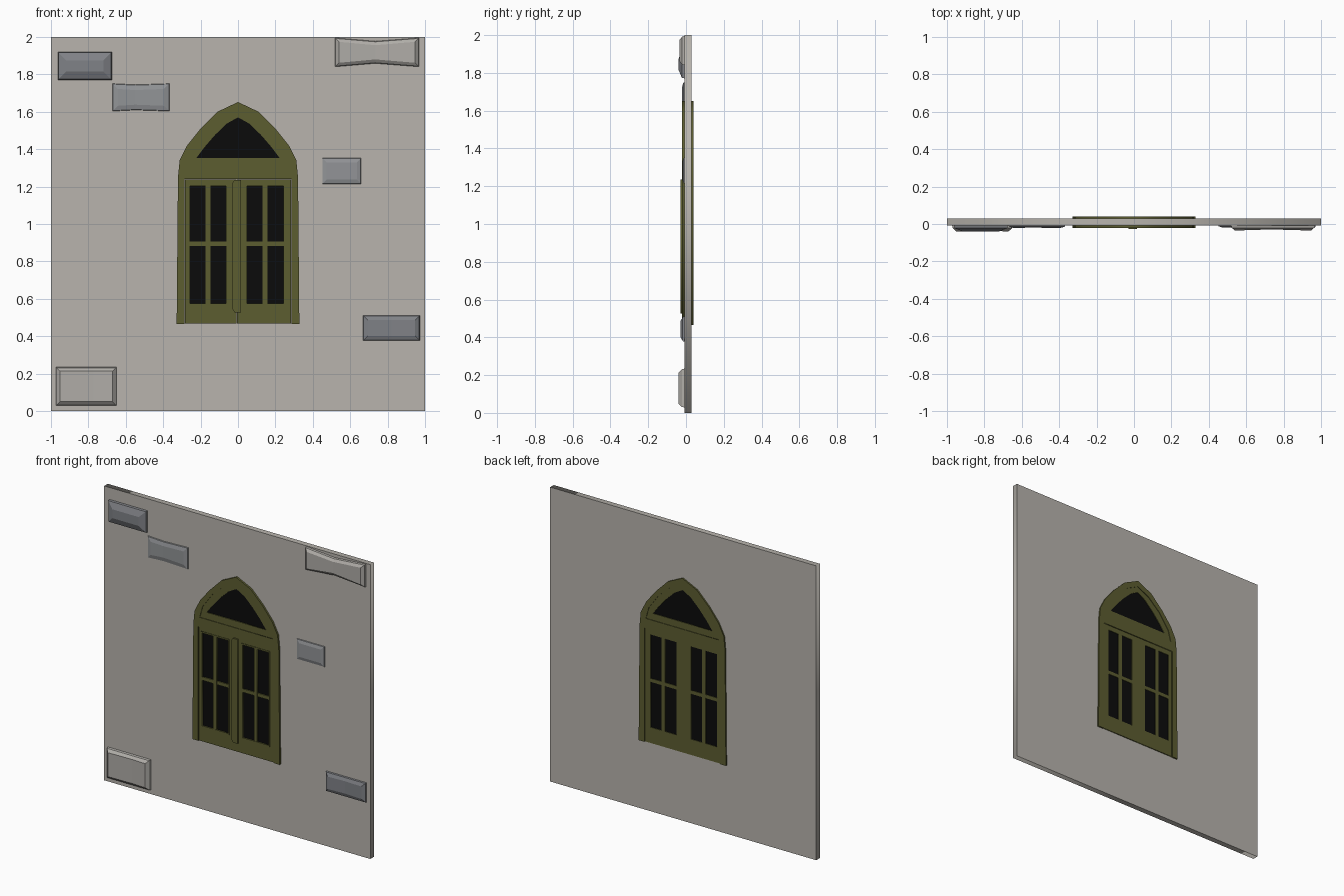
import bpy, bmesh

if "Cube" in bpy.data.objects:
    bpy.data.objects.remove(bpy.data.objects["Cube"])


def material(name, srgb):
    m = bpy.data.materials.new(name)
    lin = [((c / 255 + 0.055) / 1.055) ** 2.4 if c > 10 else c / 255 / 12.92 for c in srgb]
    m.diffuse_color = (*lin, 1)
    m.use_nodes = True
    m.node_tree.nodes["Principled BSDF"].inputs["Base Color"].default_value = m.diffuse_color
    return m


PLASTER = material("plaster", (184, 180, 173))
OLIVE = material("olive_paint", (92, 93, 48))
GLASS = material("dark_glass", (11, 11, 11))
PALE = material("pale_stone", (176, 173, 168))
GREY = material("grey_stone", (146, 148, 151))
DARK = material("dark_stone", (128, 130, 135))


def plate(name, loops, y0, y1, mat):
    """Flat (x, z) outline with holes, extruded from y0 to y1."""
    cu = bpy.data.curves.new(name, 'CURVE')
    cu.dimensions, cu.fill_mode = '2D', 'BOTH'
    cu.extrude = (y1 - y0) / 2
    for pts in loops:
        s = cu.splines.new('POLY')
        s.points.add(len(pts) - 1)
        for p, (x, z) in zip(s.points, pts):
            p.co = (x, z, 0, 1)
        s.use_cyclic_u = True
    tmp = bpy.data.objects.new(name + "_curve", cu)
    bpy.context.collection.objects.link(tmp)
    dg = bpy.context.evaluated_depsgraph_get()
    me = bpy.data.meshes.new_from_object(tmp.evaluated_get(dg))
    bpy.data.objects.remove(tmp)
    for v in me.vertices:
        x, z, d = v.co
        v.co = (x, (y0 + y1) / 2 - d, z)
    bm = bmesh.new()
    bm.from_mesh(me)
    bmesh.ops.remove_doubles(bm, verts=bm.verts, dist=1e-5)
    bmesh.ops.recalc_face_normals(bm, faces=bm.faces)
    bm.to_mesh(me)
    bm.free()
    me.materials.clear()
    me.materials.append(mat)
    ob = bpy.data.objects.new(name, me)
    bpy.context.collection.objects.link(ob)
    return ob


def rect(x0, x1, z0, z1):
    return [(x0, z0), (x1, z0), (x1, z1), (x0, z1)]


def arch(half):
    """Mirror a right-hand half outline that ends at the apex."""
    return half + [(-x, z) for x, z in reversed(half[:-1])]


# Wall slab
plate("wall", [rect(-1, 1, 0, 2)], -0.008, 0.03, PLASTER)

# Pointed window frame: outer frame, open at the bottom for the leaves
outer = arch([(0.285, 0.465), (0.328, 0.465), (0.321, 1.25), (0.312, 1.34), (0.272, 1.42),
              (0.2, 1.51), (0.11, 1.6), (0, 1.652)])
outer += [(-0.285, 1.24), (0.285, 1.24)]
rim = arch([(0.274, 1.306), (0.252, 1.385), (0.178, 1.487), (0.088, 1.567), (0, 1.61)])
light = arch([(0.223, 1.352), (0.18, 1.41), (0.122, 1.477), (0.06, 1.537), (0, 1.57)])
plate("window_frame", [outer, rim], -0.021, 0.04, OLIVE)
plate("arch_frame", [rim, light], -0.017, 0.036, OLIVE)
plate("arch_glass", [light], -0.011, 0.032, GLASS)

# Two glazed leaves with a trim ring and glazing bars
for side, x0, x1, cx in (("left", -0.283, -0.008, -0.16), ("right", -0.006, 0.283, 0.145)):
    opening = rect(cx - 0.097, cx + 0.097, 0.574, 1.204)
    plate(side + "_leaf", [rect(x0, x1, 0.467, 1.238), opening], -0.017, 0.036, OLIVE)
    plate(side + "_trim", [rect(cx - 0.107, cx + 0.107, 0.564, 1.214), opening], -0.02, -0.015, OLIVE)
    plate(side + "_glass", [opening], -0.011, 0.032, GLASS)
    plate(side + "_upright_bar", [rect(cx - 0.013, cx + 0.013, 0.57, 1.21)], -0.019, 0.036, OLIVE)
    plate(side + "_cross_bar", [rect(cx - 0.1, cx + 0.1, 0.882, 0.906)], -0.018, 0.0355, OLIVE)

# Cover strip over the meeting edge of the leaves
plate("meeting_strip", [[(-0.03, 0.545), (-0.018, 0.527), (0.015, 0.527), (0.015, 1.235),
                         (-0.018, 1.235), (-0.03, 1.22)]], -0.028, -0.012, OLIVE)


def stone(name, x0, x1, z0, z1, depth, inset, mat, pinch=0.0, mid=0.5, dip=0.0):
    """Chiselled block: six-point outline, chamfered front, optional waist."""
    bm = bmesh.new()
    xm = x0 + (x1 - x0) * mid
    rings = []
    for i, y in ((0, -0.004), (0.004, -0.008 - depth * 0.45), (inset, -0.008 - depth)):
        a, b, c, d = x0 + i, x1 - i, z0 + i, z1 - i
        yd = y + (dip if i == inset else 0)
        pts = [(a, y, c), (xm, yd, c + pinch), (b, y, c), (b, y, d), (xm, yd, d - pinch), (a, y, d)]
        rings.append([bm.verts.new(p) for p in pts])
    for r, s in zip(rings, rings[1:]):
        for k in range(6):
            n = (k + 1) % 6
            bm.faces.new((r[k], r[n], s[n], s[k]))
    f = rings[-1]
    bm.faces.new((f[0], f[1], f[4], f[5]))
    bm.faces.new((f[1], f[2], f[3], f[4]))
    bm.faces.new(rings[0])
    bmesh.ops.recalc_face_normals(bm, faces=bm.faces)
    me = bpy.data.meshes.new(name)
    bm.to_mesh(me)
    bm.free()
    me.materials.append(mat)
    bpy.context.collection.objects.link(bpy.data.objects.new(name, me))


# Exposed stones on the front
stone("stone_top_left", -0.963, -0.674, 1.77, 1.92, 0.031, 0.045, DARK)
stone("stone_upper_left", -0.672, -0.366, 1.602, 1.752, 0.014, 0.03, GREY, 0.006, 0.4, 0.003)
stone("stone_top_right", 0.518, 0.968, 1.84, 1.996, 0.027, 0.022, PALE, 0.018, 0.48, 0.006)
stone("stone_middle_right", 0.449, 0.66, 1.212, 1.354, 0.011, 0.025, GREY)
stone("stone_lower_right", 0.668, 0.973, 0.376, 0.512, 0.021, 0.026, DARK, 0.0, 0.5, 0.006)
stone("stone_bottom_left", -0.973, -0.649, 0.028, 0.235, 0.032, 0.022, PALE, 0.0, 0.62, 0.004)
